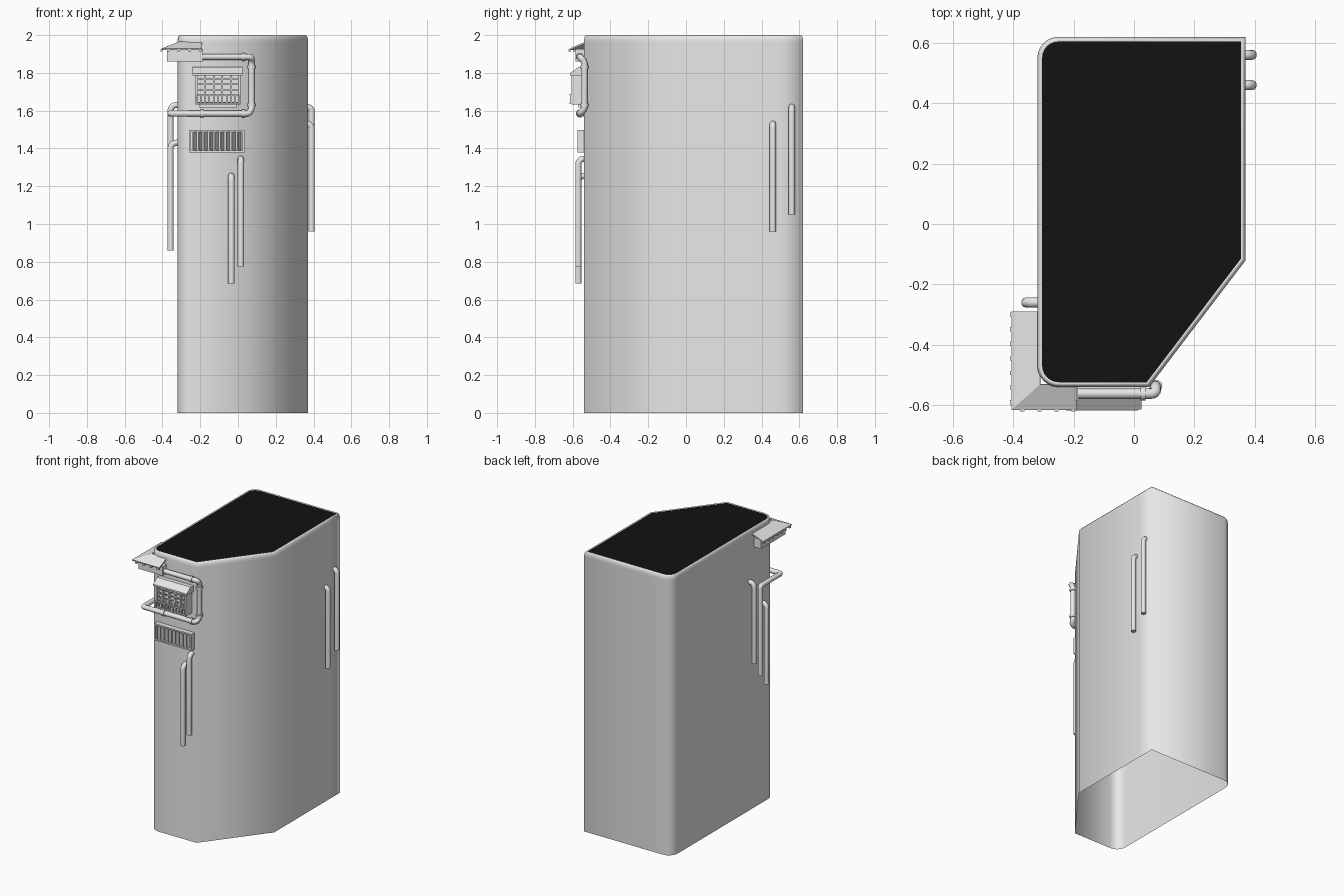
import bpy, bmesh
from mathutils import Vector

cube = bpy.data.objects.get("Cube")
if cube:
    bpy.data.objects.remove(cube, do_unlink=True)


def material(name, value):
    m = bpy.data.materials.new(name)
    m.use_nodes = True
    colour = (value, value, value, 1)
    m.diffuse_color = colour
    m.node_tree.nodes["Principled BSDF"].inputs["Base Color"].default_value = colour
    return m


GREY = material("light grey", 0.8)
BLACK = material("roof black", 0.006)


def add(name, data, mat=GREY):
    ob = bpy.data.objects.new(name, data)
    bpy.context.collection.objects.link(ob)
    data.materials.append(mat)
    return ob


def finish(name, bm, mat=GREY, smooth=False, fix=True):
    if fix:
        bmesh.ops.recalc_face_normals(bm, faces=bm.faces)
    for f in bm.faces:
        f.smooth = smooth
    me = bpy.data.meshes.new(name)
    bm.to_mesh(me)
    bm.free()
    return add(name, me, mat)


def fillet(points, radii, steps=6, closed=False):
    """Round the corners of a path with short curves."""
    pts = [Vector(p) for p in points]
    out = []
    for i, (p, r) in enumerate(zip(pts, radii)):
        if r == 0 or (not closed and i in (0, len(pts) - 1)):
            out.append(p)
            continue
        a = p + (pts[i - 1] - p).normalized() * r
        d = p + (pts[(i + 1) % len(pts)] - p).normalized() * r
        b, c = a.lerp(p, 0.55), d.lerp(p, 0.55)
        for s in range(steps + 1):
            t = s / steps
            u = 1 - t
            out.append(a * u**3 + b * 3 * u * u * t + c * 3 * u * t * t + d * t**3)
    return out


def inset(outline, dist):
    """Move a counter-clockwise outline inward."""
    res = []
    for i, p in enumerate(outline):
        e1 = (p - outline[i - 1]).normalized()
        e2 = (outline[(i + 1) % len(outline)] - p).normalized()
        n1, n2 = Vector((-e1.y, e1.x)), Vector((-e2.y, e2.x))
        res.append(p + (n1 + n2) * dist / (1 + n1.dot(n2)))
    return res


def boxes(name, spans):
    """One mesh of boxes, each given as x0, x1, y0, y1, z0, z1."""
    bm = bmesh.new()
    for x0, x1, y0, y1, z0, z1 in spans:
        made = bmesh.ops.create_cube(bm, size=1)["verts"]
        bmesh.ops.scale(bm, vec=(x1 - x0, y1 - y0, z1 - z0), verts=made)
        bmesh.ops.translate(bm, vec=((x0 + x1) / 2, (y0 + y1) / 2, (z0 + z1) / 2), verts=made)
    return finish(name, bm)


def prism(name, base, shift):
    bm = bmesh.new()
    face = bm.faces.new([bm.verts.new(p) for p in base])
    new = bmesh.ops.extrude_face_region(bm, geom=[face])["geom"]
    bmesh.ops.translate(bm, vec=shift, verts=[g for g in new if isinstance(g, bmesh.types.BMVert)])
    return finish(name, bm)


def pipe(name, points, radius=0.017, bend=0.03):
    path = fillet(points, [bend] * len(points), 5)
    cu = bpy.data.curves.new(name, "CURVE")
    cu.dimensions = "3D"
    cu.bevel_depth = radius
    cu.bevel_resolution = 3
    cu.use_fill_caps = True
    sp = cu.splines.new("POLY")
    sp.points.add(len(path) - 1)
    for q, p in zip(sp.points, path):
        q.co = (*p, 1)
    return add(name, cu)


def spread(a, b, n):
    return [a + (b - a) * i / (n - 1) for i in range(n)]


# Tower shell: open below, with a rounded rim around the roof
corners = [(-0.32, -0.54), (0.05, -0.54), (0.37, -0.12), (0.37, 0.5), (0.37, 0.62), (-0.32, 0.62)]
plan = fillet(corners, [0.07, 0, 0, 0, 0, 0.07], closed=True)
bm = bmesh.new()
rings = []
for dist, z in [(0, 0), (0, 1.96), (0, 1.975), (0.004, 1.992), (0.011, 2.0), (0.017, 1.995)]:
    rings.append([bm.verts.new((p.x, p.y, z)) for p in inset(plan, dist)])
for low, high in zip(rings, rings[1:]):
    for i in range(len(low)):
        j = (i + 1) % len(low)
        bm.faces.new((low[i], low[j], high[j], high[i]))
finish("tower_wall", bm, smooth=True, fix=False)

# Flat roof
bm = bmesh.new()
bm.faces.new([bm.verts.new((p.x, p.y, 1.996)) for p in inset(plan, 0.015)])
finish("roof", bm, BLACK, fix=False)

# Drain pipes, each with an elbow into its wall
LENGTH = 0.585
for i, (x, z) in enumerate([(-0.035, 1.255), (0.015, 1.345)]):
    pipe(f"front_pipe_{i + 1}", [(x, -0.53, z), (x, -0.57, z), (x, -0.57, z + 0.015 - LENGTH)])
for i, (y, z) in enumerate([(0.46, 1.53), (0.56, 1.62)]):
    pipe(f"left_pipe_{i + 1}", [(0.36, y, z), (0.39, y, z), (0.39, y, z + 0.015 - LENGTH)], bend=0.025)
for i, (y, z) in enumerate([(-0.26, 1.63), (-0.4, 1.43)]):
    pipe(f"right_pipe_{i + 1}", [(-0.31, y, z), (-0.357, y, z), (-0.357, y, z + 0.015 - LENGTH)])

# Long pipe looping round the window and the tower corner
pipe("loop_pipe", [(-0.25, -0.562, 1.885), (0.072, -0.562, 1.885), (0.072, -0.537, 1.86),
                   (0.072, -0.537, 1.61), (0.06, -0.562, 1.585), (-0.357, -0.562, 1.585),
                   (-0.357, -0.33, 1.585), (-0.357, -0.33, 0.95)], bend=0.015)

# Collars on the loop pipe
for i, (p, axis) in enumerate([((0.03, -0.562, 1.885), 0), ((0.072, -0.537, 1.83), 2),
                               ((0.072, -0.537, 1.63), 2), ((0.03, -0.562, 1.585), 0),
                               ((-0.19, -0.562, 1.585), 0)]):
    half = Vector((0, 0, 0))
    half[axis] = 0.008
    pipe(f"collar_{i + 1}", [Vector(p) - half, Vector(p) + half], 0.022)

# Corner canopy: sloped sheet, box below, row of bolts along the edge
bm = bmesh.new()
outer = [bm.verts.new((x, y, 1.925)) for x, y in [(-0.19, -0.615), (-0.405, -0.615), (-0.405, -0.29)]]
inner = [bm.verts.new((x, y, 1.962)) for x, y in [(-0.19, -0.53), (-0.31, -0.53), (-0.31, -0.29)]]
for i in range(2):
    bm.faces.new((outer[i], outer[i + 1], inner[i + 1], inner[i]))
bmesh.ops.recalc_face_normals(bm, faces=bm.faces)
canopy = finish("canopy_roof", bm)
sheet = canopy.modifiers.new("thickness", "SOLIDIFY")
sheet.thickness = 0.008
sheet.offset = 0
prism("canopy_box", [(x, y, 1.86) for x, y in [(-0.185, -0.53), (-0.185, -0.585), (-0.375, -0.585),
                                              (-0.375, -0.31), (-0.31, -0.31), (-0.31, -0.53)]],
      (0, 0, 0.066))
boxes("canopy_bolts",
      [(-0.411, -0.4, y - 0.007, y + 0.007, 1.912, 1.925) for y in spread(-0.59, -0.3, 7)] +
      [(x - 0.007, x + 0.007, -0.621, -0.61, 1.912, 1.925) for x in spread(-0.37, -0.2, 4)])

# Bay window: hood, frame, grid of bars and a small railing
hood = [(-0.53, 1.83), (-0.57, 1.83), (-0.615, 1.798), (-0.615, 1.786), (-0.53, 1.786)]
prism("window_hood", [(-0.24, y, z) for y, z in hood], (0.265, 0, 0))
L, R = -0.225, 0.013
boxes("window_pane", [(L, R, -0.565, -0.53, 1.64, 1.79)])
boxes("window_frame", [(L, L + 0.012, -0.605, -0.53, 1.64, 1.79),
                       (R - 0.012, R, -0.605, -0.53, 1.64, 1.79),
                       (L, R, -0.605, -0.53, 1.632, 1.645),
                       (L + 0.02, R - 0.02, -0.57, -0.53, 1.617, 1.632)])
boxes("window_bars",
      [(x - 0.004, x + 0.004, -0.595, -0.56, 1.64, 1.79) for x in spread(L + 0.05, R - 0.05, 4)] +
      [(L, R, -0.592, -0.56, z - 0.004, z + 0.004) for z in (1.71, 1.74, 1.768)])
boxes("window_railing",
      [(L, R, -0.617, -0.607, z, z + 0.009) for z in (1.635, 1.68)] +
      [(x - 0.004, x + 0.004, -0.615, -0.608, 1.635, 1.685) for x in spread(L + 0.004, R - 0.004, 11)] +
      [(x - 0.004, x + 0.004, -0.61, -0.55, 1.635, 1.689) for x in (L + 0.004, R - 0.004)])

# Vent: frame with upright slats
VL, VR, VB, VT = -0.26, 0.035, 1.378, 1.497
boxes("vent_frame", [(VL, VR, -0.575, -0.53, VB, VB + 0.01), (VL, VR, -0.575, -0.53, VT - 0.01, VT),
                     (VL, VL + 0.01, -0.575, -0.53, VB, VT), (VR - 0.01, VR, -0.575, -0.53, VB, VT)])
for i, x in enumerate(spread(VL + 0.03, VR - 0.03, 9)):
    prism(f"vent_slat_{i + 1}", [(x - 0.011, -0.572, VB), (x - 0.006, -0.572, VB),
                                 (x + 0.011, -0.538, VB), (x + 0.006, -0.538, VB)], (0, 0, VT - VB - 0.002))
